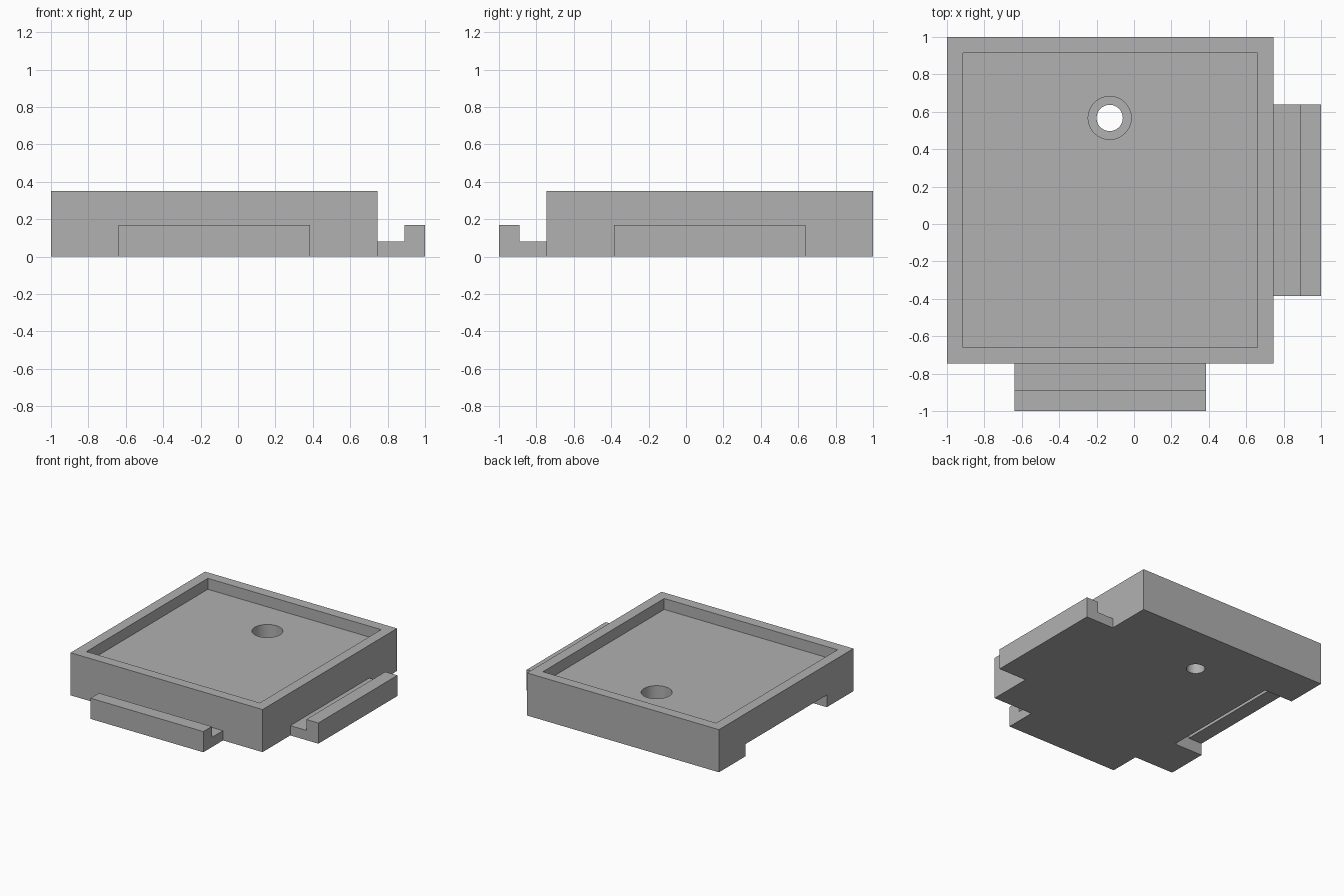
import bpy, bmesh, math
from mathutils import Matrix

cube = bpy.data.objects.get("Cube")
if cube:
    bpy.data.objects.remove(cube, do_unlink=True)

grey = bpy.data.materials.new("plain grey")
grey.use_nodes = True
colour = (0.44, 0.44, 0.44, 1)
grey.diffuse_color = colour
grey.node_tree.nodes["Principled BSDF"].inputs["Base Color"].default_value = colour


def finish(name, bm, matrix=Matrix()):
    bm.transform(matrix)
    bmesh.ops.recalc_face_normals(bm, faces=bm.faces)
    mesh = bpy.data.meshes.new(name)
    bm.to_mesh(mesh)
    bm.free()
    mesh.materials.append(grey)
    obj = bpy.data.objects.new(name, mesh)
    bpy.context.collection.objects.link(obj)
    return obj


def extrude_y(name, profile, y0, y1, matrix=Matrix()):
    """Sweep an x-z outline from y0 to y1."""
    bm = bmesh.new()
    face = bm.faces.new([bm.verts.new((x, y0, z)) for x, z in profile])
    swept = bmesh.ops.extrude_face_region(bm, geom=[face])["geom"]
    verts = [v for v in swept if isinstance(v, bmesh.types.BMVert)]
    bmesh.ops.translate(bm, vec=(0, y1 - y0, 0), verts=verts)
    return finish(name, bm, matrix)


def block(name, x0, x1, y0, y1, z0, z1):
    return extrude_y(name, [(x0, z0), (x1, z0), (x1, z1), (x0, z1)], y0, y1)


def cylinder(name, x, y, z0, z1, radius):
    bm = bmesh.new()
    bmesh.ops.create_cone(bm, cap_ends=True, segments=64, radius1=radius,
                          radius2=radius, depth=z1 - z0)
    return finish(name, bm, Matrix.Translation((x, y, (z0 + z1) / 2)))


def combine(target, other, operation):
    other.hide_render = True
    mod = target.modifiers.new(operation.lower(), "BOOLEAN")
    mod.operation, mod.object, mod.solver = operation, other, "EXACT"
    bpy.context.view_layer.objects.active = target
    bpy.ops.object.modifier_apply(modifier=mod.name)
    bpy.data.objects.remove(other, do_unlink=True)


# Square tray body
EDGE = 0.745
tray = block("tray_body", -1, EDGE, -EDGE, 1, 0, 0.35)

# Shallow recess in the top, and the counterbored screw hole
combine(tray, block("recess", -0.915, 0.66, -0.66, 0.915, 0.26, 0.5), "DIFFERENCE")
combine(tray, cylinder("counterbore", -0.13, 0.567, 0.08, 0.5, 0.115), "DIFFERENCE")
combine(tray, cylinder("screw_hole", -0.13, 0.567, -0.2, 0.5, 0.07), "DIFFERENCE")

# Stepped slot underneath the -x side, receiving a neighbour's hook
slot = [(-1.1, -0.1), (-0.74, -0.1), (-0.74, 0.185),
        (-0.875, 0.185), (-0.875, 0.1), (-1.1, 0.1)]
combine(tray, extrude_y("hook_slot", slot, -0.4, 0.655), "DIFFERENCE")

# Hooks with upturned lips on the +x side and, mirrored diagonally, on the front
hook = [(EDGE, 0), (1, 0), (1, 0.17), (0.89, 0.17), (0.89, 0.08), (EDGE, 0.08)]
diagonal = Matrix(((0, -1, 0, 0), (-1, 0, 0, 0), (0, 0, 1, 0), (0, 0, 0, 1)))
for name, matrix in (("left_hook", Matrix()), ("front_hook", diagonal)):
    combine(tray, extrude_y(name, hook, -0.385, 0.64, matrix), "UNION")

# Smooth hole walls, crisp edges elsewhere
bpy.ops.object.select_all(action="DESELECT")
tray.select_set(True)
bpy.context.view_layer.objects.active = tray
bpy.ops.object.shade_smooth_by_angle(angle=math.radians(30))
